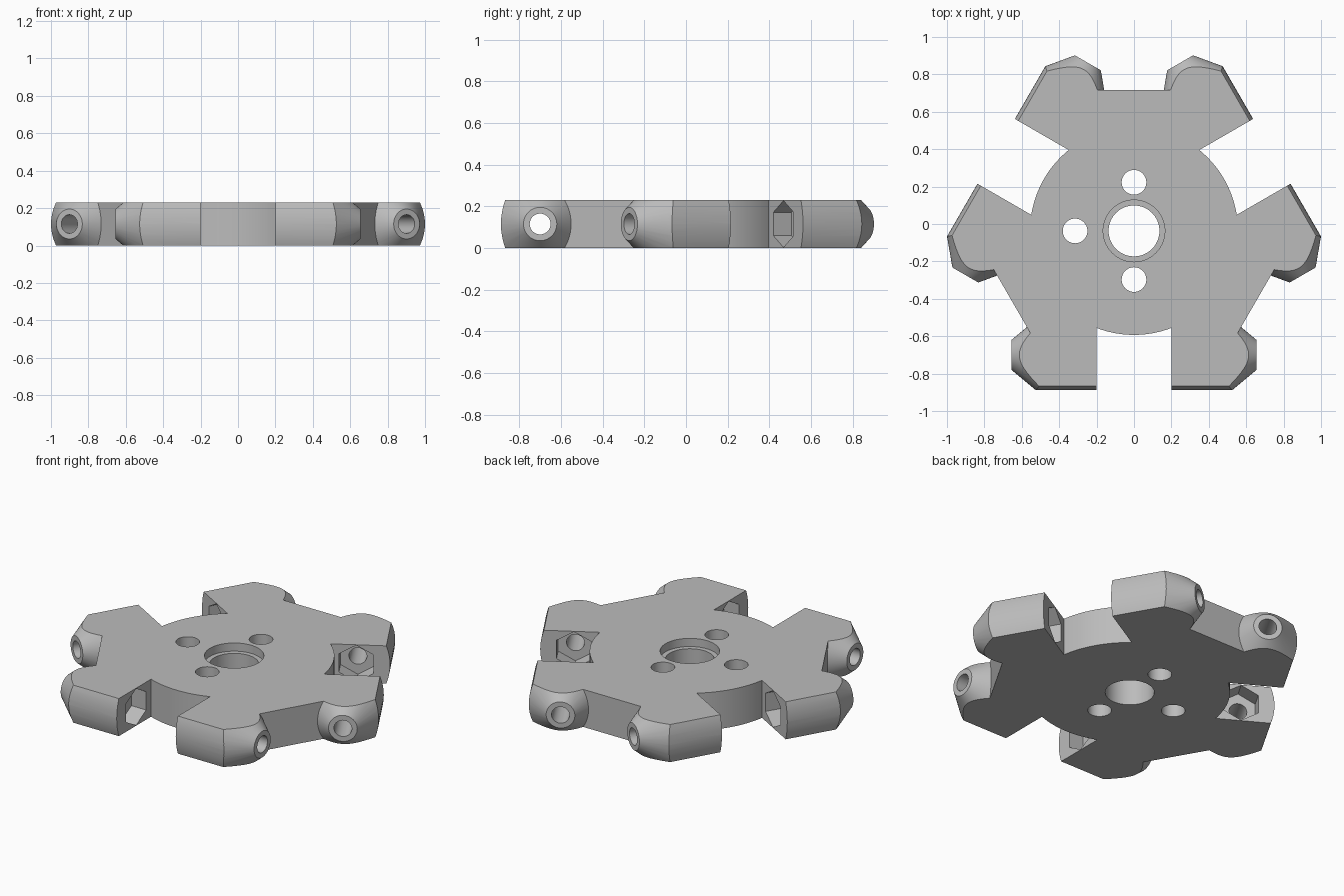
import bpy, bmesh, math
from mathutils import Matrix

cube = bpy.data.objects.get("Cube")
if cube:
    bpy.data.objects.remove(cube, do_unlink=True)

HEIGHT = 0.23
FRAME = Matrix.Translation((0, -0.037, HEIGHT / 2))
SLOT_TURNS = [math.radians(a) for a in (0, 120, 240)]
SLOT_HALF = 0.2      # half width of a roller slot
BOSS_DIST = 0.663    # axle distance from the wheel centre
BOSS_TIP = 0.655     # end of each axle boss
TIP_RADIUS = 0.08


def finish(bm, name, matrix):
    mesh = bpy.data.meshes.new(name)
    bmesh.ops.recalc_face_normals(bm, faces=bm.faces)
    bm.to_mesh(mesh)
    bm.free()
    mesh.transform(matrix)
    obj = bpy.data.objects.new(name, mesh)
    bpy.context.collection.objects.link(obj)
    return obj


def cone(name, r1, r2, depth, matrix, sides=64):
    bm = bmesh.new()
    bmesh.ops.create_cone(bm, cap_ends=True, segments=sides,
                          radius1=r1, radius2=r2, depth=depth)
    return finish(bm, name, FRAME @ matrix)


def box(name, size, matrix):
    bm = bmesh.new()
    bmesh.ops.create_cube(bm, size=1)
    bmesh.ops.scale(bm, vec=size, verts=bm.verts)
    return finish(bm, name, FRAME @ matrix)


def combine(target, tool, operation):
    mod = target.modifiers.new("combine", 'BOOLEAN')
    mod.operation, mod.solver, mod.object = operation, 'EXACT', tool
    graph = bpy.context.evaluated_depsgraph_get()
    mesh = bpy.data.meshes.new_from_object(target.evaluated_get(graph))
    target.modifiers.clear()
    target.data = mesh
    bpy.data.objects.remove(tool, do_unlink=True)


def move(x, y, z=0):
    return Matrix.Translation((x, y, z))


def turn(angle, axis='Z'):
    return Matrix.Rotation(angle, 4, axis)


# Six-sided core with three long flats and three short ends
bm = bmesh.new()
corners = []
long_side, short_side = 0.753, 0.7
along = (long_side - short_side / 2) / math.cos(math.pi / 6)
for a in SLOT_TURNS:
    for side in (-1, 1):
        corners.append(bm.verts.new(turn(a) @ move(side * along, -short_side, -0.2).translation))
base = bm.faces.new(corners)
grown = bmesh.ops.extrude_face_region(bm, geom=[base])
bmesh.ops.translate(bm, vec=(0, 0, 0.4),
                    verts=[v for v in grown["geom"] if isinstance(v, bmesh.types.BMVert)])
hub = finish(bm, "roller_wheel_hub", FRAME)

# Conical axle bosses, rounded on the outer rim
start = 0.1
length = BOSS_TIP - start
for a in SLOT_TURNS:
    for side in (-1, 1):
        place = turn(a) @ move(side * (start + length / 2), -BOSS_DIST)
        boss = cone("axle_boss", TIP_RADIUS + length / 1.2, TIP_RADIUS, length,
                    place @ turn(side * math.pi / 2, 'Y'))
        rim = cone("rim_rounding", 0.33, 0.33, 2,
                   turn(a) @ move(0, -0.521) @ turn(math.pi / 2, 'Y'), 72)
        combine(boss, rim, 'INTERSECT')
        combine(hub, boss, 'UNION')

# Roller slots, with the round centre disc forming their floors
for a in SLOT_TURNS:
    combine(hub, box("slot_cutter", (2 * SLOT_HALF, 0.9, 1), turn(a) @ move(0, -0.75)), 'DIFFERENCE')
combine(hub, cone("centre_disc", 0.556, 0.556, 0.4, Matrix(), 96), 'UNION')
combine(hub, box("thickness_slab", (4, 4, HEIGHT), Matrix()), 'INTERSECT')

# Axle holes and hexagonal nut pockets
nut_depth = 0.1
for a in SLOT_TURNS:
    for side in (-1, 1):
        for r, sides, near, far in ((0.05, 32, 0.1, 0.8),
                                    (0.112, 6, 0.1, SLOT_HALF + nut_depth)):
            place = turn(a) @ move(side * (near + far) / 2, -BOSS_DIST)
            spin = turn(math.pi / 2, 'Y') @ turn(math.pi / 2 if sides == 6 else 0)
            if sides == 6:
                spin = spin @ turn(0)
            combine(hub, cone("axle_cutter", r, r, far - near, place @ spin, sides), 'DIFFERENCE')

# Centre bore, counterbore and mounting holes
combine(hub, cone("bore", 0.136, 0.136, 1, Matrix(), 64), 'DIFFERENCE')
combine(hub, cone("counterbore", 0.165, 0.165, 0.1, move(0, 0, HEIGHT / 2), 64), 'DIFFERENCE')
for x, y in ((0, 0.26), (0, -0.26), (-0.315, 0)):
    combine(hub, cone("mount_hole", 0.066, 0.066, 1, move(x, y), 40), 'DIFFERENCE')

# Plain grey finish
grey = bpy.data.materials.new("plain_grey")
grey.use_nodes = True
colour = (0.5, 0.5, 0.5, 1)
grey.diffuse_color = colour
grey.node_tree.nodes["Principled BSDF"].inputs["Base Color"].default_value = colour
hub.data.materials.clear()
hub.data.materials.append(grey)
for poly in hub.data.polygons:
    poly.material_index = 0

bpy.ops.object.select_all(action='DESELECT')
hub.select_set(True)
bpy.context.view_layer.objects.active = hub
bpy.ops.object.shade_smooth_by_angle(angle=math.radians(25))
